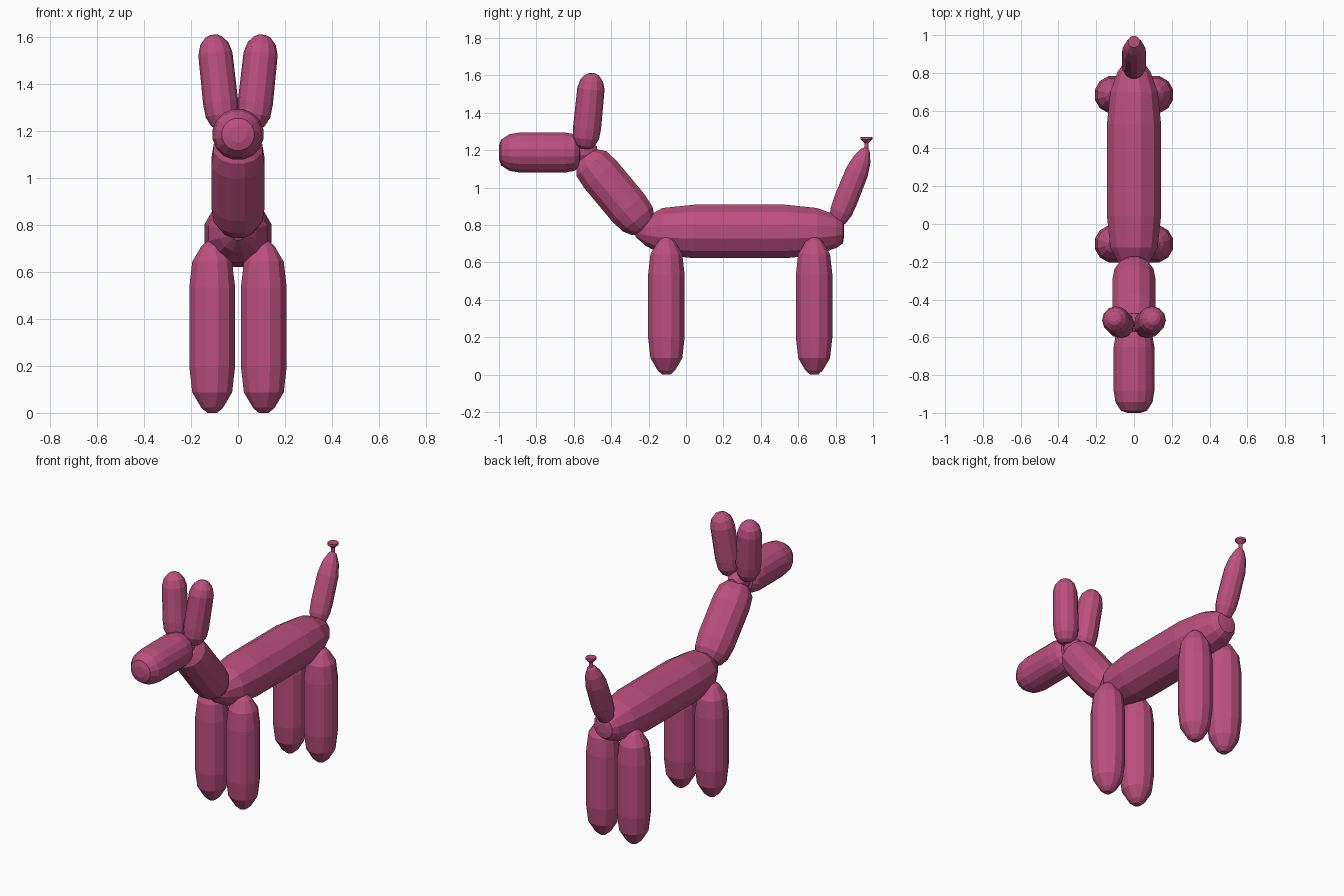
import bpy, bmesh, math
from mathutils import Vector

pink = bpy.data.materials.new("balloon_pink")
pink.diffuse_color = (0.50, 0.08, 0.205, 1)


def balloon(name, start, end, profile, sides=12):
    """Revolve (distance fraction, radius) pairs around the line start-end."""
    start, end = Vector(start), Vector(end)
    axis = end - start
    turn = axis.to_track_quat('Z', 'Y')
    bm = bmesh.new()
    rings = []
    for t, r in profile:
        ring = []
        for i in range(sides):
            a = 2 * math.pi * (i + 0.5) / sides
            p = Vector((r * math.cos(a), r * math.sin(a), t * axis.length))
            ring.append(bm.verts.new(start + turn @ p))
        rings.append(ring)
    for low, high in zip(rings, rings[1:]):
        for i in range(sides):
            j = (i + 1) % sides
            bm.faces.new((low[i], low[j], high[j], high[i]))
    bm.faces.new(rings[0][::-1])
    bm.faces.new(rings[-1])
    mesh = bpy.data.meshes.new(name)
    bm.to_mesh(mesh)
    bm.free()
    mesh.materials.append(pink)
    obj = bpy.data.objects.new(name, mesh)
    bpy.context.collection.objects.link(obj)
    return obj


# Body
balloon("body", (0, -0.27, 0.765), (0, 0.845, 0.765),
        [(0, 0.03), (0.05, 0.08), (0.13, 0.13), (0.28, 0.148),
         (0.72, 0.148), (0.87, 0.13), (0.965, 0.09), (0.995, 0.065), (1, 0.03)])

# Legs, neck side and tail side
leg = [(0, 0.022), (0.03, 0.048), (0.12, 0.088), (0.27, 0.101),
       (0.73, 0.101), (0.88, 0.088), (0.97, 0.048), (1, 0.022)]
for end, y in (("front", -0.105), ("back", 0.685)):
    for side, s in (("left", 1), ("right", -1)):
        balloon(f"{end}_leg_{side}", (s * 0.11, y, 0), (s * 0.11, y, 0.732), leg)

# Neck
balloon("neck", (0, -0.22, 0.785), (0, -0.545, 1.175),
        [(0, 0.06), (0.03, 0.082), (0.12, 0.107), (0.27, 0.117),
         (0.73, 0.117), (0.88, 0.107), (0.97, 0.07), (1, 0.04)])

# Head with rounded nose
balloon("head", (0, -1.0, 1.187), (0, -0.565, 1.187),
        [(0, 0.035), (0.025, 0.07), (0.13, 0.1), (0.27, 0.11),
         (0.8, 0.11), (0.93, 0.1), (0.99, 0.075), (1, 0.04)], 16)

# Twisted joint between head, neck and ears
balloon("head_joint", (0, -0.61, 1.19), (0, -0.475, 1.19),
        [(0, 0.03), (0.2, 0.055), (0.5, 0.068), (0.8, 0.055), (1, 0.03)])

# Ears
ear = [(0, 0.03), (0.04, 0.05), (0.14, 0.07), (0.28, 0.075),
       (0.8, 0.073), (0.91, 0.06), (0.98, 0.035), (1, 0.018)]
for side, s in (("left", 1), ("right", -1)):
    balloon(f"ear_{side}", (s * 0.062, -0.54, 1.21), (s * 0.105, -0.5, 1.61), ear)

# Tail, tapering to the tied knot
balloon("tail", (0, 0.805, 0.81), (0, 0.965, 1.21),
        [(0, 0.035), (0.04, 0.048), (0.15, 0.062), (0.3, 0.066),
         (0.68, 0.064), (0.85, 0.05), (0.97, 0.026), (1, 0.012)])
balloon("tail_knot", (0, 0.965, 1.19), (0, 0.965, 1.27),
        [(0, 0.012), (0.6, 0.012), (0.75, 0.025), (0.83, 0.032), (1, 0.032)])
